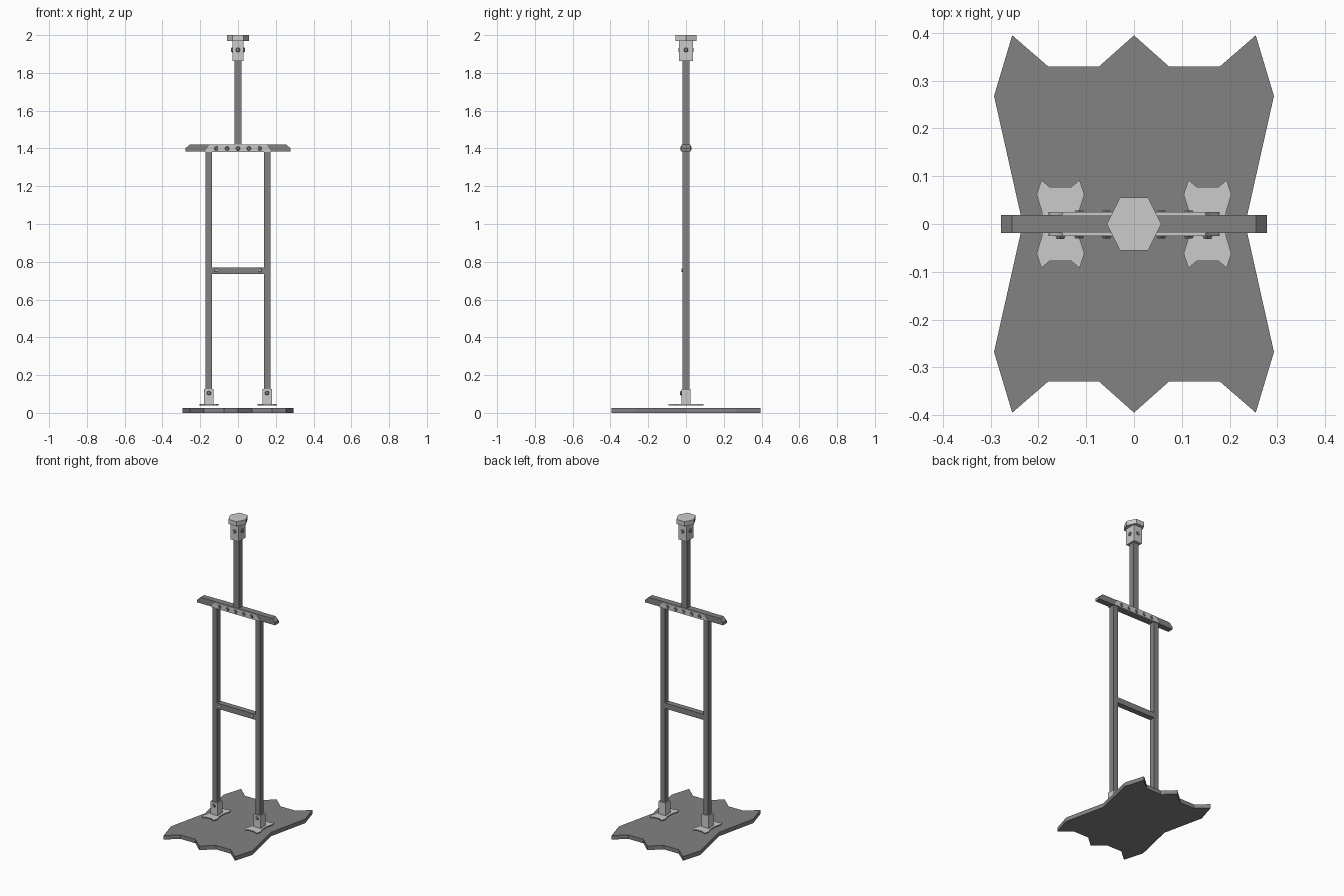
import bpy, bmesh, math
from mathutils import Vector, Matrix

if "Cube" in bpy.data.objects:
    bpy.data.objects.remove(bpy.data.objects["Cube"])


def material(name, v):
    m = bpy.data.materials.new(name)
    m.diffuse_color = (v, v, v, 1)
    m.use_nodes = True
    m.node_tree.nodes["Principled BSDF"].inputs["Base Color"].default_value = m.diffuse_color
    return m


DARK = material("dark_grey", 0.225)
METAL = material("light_grey", 0.565)


def finish(bm, name, mat):
    bmesh.ops.recalc_face_normals(bm, faces=bm.faces)
    me = bpy.data.meshes.new(name)
    bm.to_mesh(me)
    bm.free()
    me.materials.append(mat)
    ob = bpy.data.objects.new(name, me)
    bpy.context.collection.objects.link(ob)
    return ob


def prism(name, pts, start, depth, mat):
    """Closed outline of 3D start points pushed along a depth vector."""
    bm = bmesh.new()
    face = bm.faces.new([bm.verts.new(Vector(p) + Vector(start)) for p in pts])
    new = bmesh.ops.extrude_face_region(bm, geom=[face])["geom"]
    verts = [v for v in new if isinstance(v, bmesh.types.BMVert)]
    bmesh.ops.translate(bm, verts=verts, vec=depth)
    return finish(bm, name, mat)


def box(name, x, y, z, mat, top=1.0):
    """Box from ranges; top scales the upper end in x and y."""
    bm = bmesh.new()
    bmesh.ops.create_cube(bm, size=1)
    for v in bm.verts:
        k = top if v.co.z > 0 else 1.0
        v.co = (sum(x) / 2 + v.co.x * k * (x[1] - x[0]),
                sum(y) / 2 + v.co.y * k * (y[1] - y[0]),
                sum(z) / 2 + v.co.z * (z[1] - z[0]))
    return finish(bm, name, mat)


def bolt(name, pos, direction, r=0.012, h=0.006, mat=DARK):
    """Hexagonal bolt head with a tapered face, standing out along direction."""
    d = Vector(direction)
    bm = bmesh.new()
    rot = d.to_track_quat('Z', 'Y').to_matrix().to_4x4()
    place = Matrix.Translation(Vector(pos) + d * h / 2) @ rot
    bmesh.ops.create_cone(bm, cap_ends=True, segments=6, radius1=r,
                          radius2=r * 0.75, depth=h, matrix=place)
    return finish(bm, name, mat)


def mirrored(quarter):
    """Full outline from one quarter running from the y axis to the x axis."""
    right = quarter + [(x, -y) for x, y in reversed(quarter) if y != 0]
    left = [(-x, y) for x, y in reversed(right) if x != 0]
    return [(x, y, 0) for x, y in right + left]


# Hide-shaped base
hide = [(0, 0.395), (0.073, 0.33), (0.18, 0.33), (0.255, 0.395),
        (0.293, 0.268), (0.233, 0)]
prism("base", mirrored(hide), (0, 0, 0), (0, 0, 0.026), DARK)

# Feet, sockets and posts on both sides
foot = [(0.022, 0.077), (0.04, 0.092), (0.05, 0.062), (0.039, 0.026), (0.039, 0)]
P = 0.154
for s, side in ((-1, "left"), (1, "right")):
    c = s * P
    prism(side + "_foot", mirrored(foot), (c, 0, 0.04), (0, 0, 0.006), METAL)
    box(side + "_foot_socket", (c - 0.025, c + 0.025), (-0.025, 0.025), (0.046, 0.127), METAL)
    bolt(side + "_foot_bolt", (c, -0.025, 0.105), (0, -1, 0))
    box(side + "_post", (c - 0.017, c + 0.017), (-0.018, 0.018), (0.05, 1.39), DARK)
    bolt(side + "_brace_bolt", (s * 0.116, -0.018, 0.755), (0, -1, 0), 0.01, mat=METAL)

# Brace between the posts
box("brace", (-P + 0.017, P - 0.017), (-0.018, 0.018), (0.734, 0.77), DARK)

# Crossbar with chamfered ends
end = [(0.255, 1.422), (0.278, 1.4), (0.278, 1.383)]
bar = end + [(-x, z) for x, z in reversed(end)]
prism("crossbar", [(x, 0, z) for x, z in bar], (0, -0.019, 0), (0, 0.038, 0), DARK)

# Bracket plates on the crossbar, front and back
plate = [(-0.178, 0, 1.382), (0.178, 0, 1.382), (0.15, 0, 1.42), (-0.15, 0, 1.42)]
for s, side in ((-1, "front"), (1, "back")):
    prism(side + "_bracket", plate, (0, s * 0.018, 0), (0, s * 0.007, 0), METAL)
    for i in range(-2, 3):
        bolt(side + "_bracket_bolt", (i * 0.0575, s * 0.025, 1.4), (0, s, 0),
             0.012, 0.005 if s < 0 else 0.003)

# Upper pole, top socket and its bolts
box("upper_pole", (-0.018, 0.018), (-0.018, 0.018), (1.42, 1.88), DARK)
box("top_socket", (-0.03, 0.03), (-0.036, 0.036), (1.863, 1.972), METAL)
for s in (-1, 1):
    bolt("top_socket_bolt", (s * 0.03, 0, 1.922), (s, 0, 0), 0.013, 0.006)
    bolt("top_socket_bolt", (0, s * 0.036, 1.922), (0, s, 0), 0.013, 0.004)

# Hexagonal cap
cap = [(0.029, 0.056), (0.057, 0)]
prism("cap", mirrored(cap), (0, 0, 1.97), (0, 0, 0.03), METAL)
